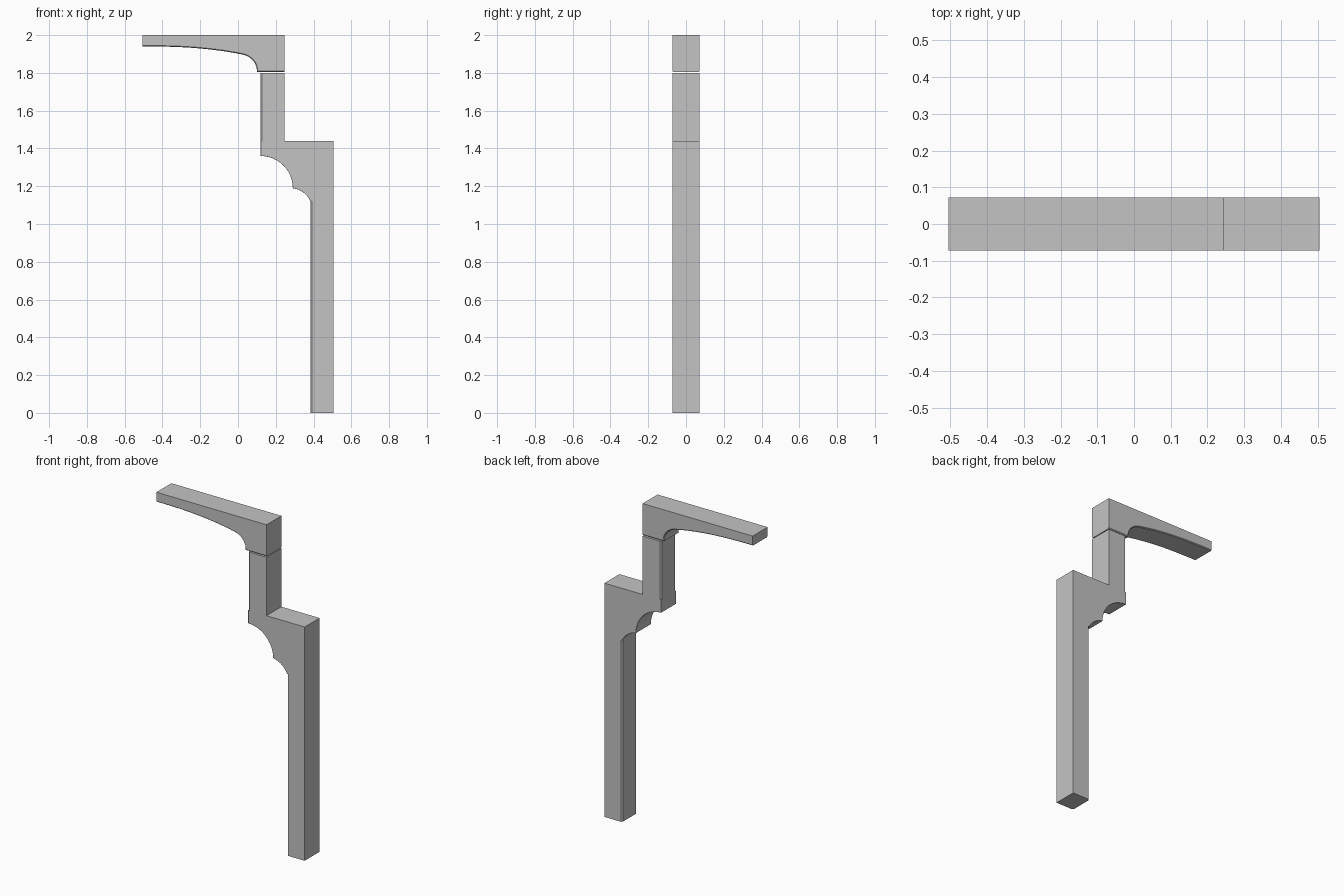
import bpy, bmesh
from math import sin, cos, radians

cube = bpy.data.objects.get("Cube")
if cube:
    bpy.data.objects.remove(cube, do_unlink=True)

HALF_DEPTH = 0.0725
CHAMFER = 0.008

grey = bpy.data.materials.new("plain grey")
grey.use_nodes = True
COLOUR = (0.55, 0.55, 0.55, 1)
grey.diffuse_color = COLOUR
grey.node_tree.nodes["Principled BSDF"].inputs["Base Color"].default_value = COLOUR


def arc(cx, cz, rx, rz, start, end, steps=12):
    """Points along an elliptical arc, angles in degrees."""
    angles = [radians(start + (end - start) * i / steps) for i in range(steps + 1)]
    return [(cx + rx * cos(a), cz + rz * sin(a)) for a in angles]


def part(name, profile, chamfered):
    """Extrude an x-z profile through the depth and chamfer the chosen sides."""
    bm = bmesh.new()
    front = bm.faces.new([bm.verts.new((x, -HALF_DEPTH, z)) for x, z in profile])
    new = bmesh.ops.extrude_face_region(bm, geom=[front], use_keep_orig=True)["geom"]
    bmesh.ops.translate(bm, vec=(0, 2 * HALF_DEPTH, 0),
                        verts=[v for v in new if isinstance(v, bmesh.types.BMVert)])
    bmesh.ops.recalc_face_normals(bm, faces=bm.faces)
    sides = [f for f in bm.faces if abs(f.normal.y) < 0.5]
    edges = {e for f in sides if chamfered(f.normal, f.calc_center_median())
             for e in f.edges if abs(e.verts[0].co.y - e.verts[1].co.y) < 0.001}
    bmesh.ops.bevel(bm, geom=list(edges), offset=CHAMFER, offset_type='OFFSET',
                    segments=1, affect='EDGES', clamp_overlap=True)
    mesh = bpy.data.meshes.new(name)
    bm.to_mesh(mesh)
    bm.free()
    mesh.materials.append(grey)
    obj = bpy.data.objects.new(name, mesh)
    bpy.context.collection.objects.link(obj)
    bpy.ops.object.select_all(action='DESELECT')
    obj.select_set(True)
    bpy.context.view_layer.objects.active = obj
    bpy.ops.object.shade_smooth_by_angle(angle=radians(25))
    return obj


def box(x0, x1, z0, z1):
    return [(x0, z0), (x1, z0), (x1, z1), (x0, z1)]


def inner_side(n, c):
    return n.x < -0.5


# Square posts, chamfered on their inner side
part("lower_post", box(0.385, 0.505, 0, 1.12), inner_side)
part("upper_post", box(0.12, 0.245, 1.44, 1.8), inner_side)

# Stepped bracket with two scooped curves underneath
bracket = [(0.505, 1.12), (0.505, 1.44), (0.12, 1.44)]
bracket += arc(0.12, 1.19, 0.17, 0.17, 90, 0)
bracket += arc(0.275, 1.07, 0.12, 0.12, 80, 25, 8)
bracket += [(0.385, 1.12)]
part("bracket", bracket,
     lambda n, c: (n.x < -0.01 or n.z < -0.01) and c.z > 1.121)

# Top arm: long tapering underside, then a rounded shoulder
arm = [(0.245, 1.805), (0.245, 2.0), (-0.505, 2.0)]
arm += [(-0.505 + 0.505 * i / 14, 1.94 - 0.038 * (i / 14) ** 2.5) for i in range(15)]
arm += arc(0.0, 1.81, 0.1, 0.09, 88, 0)
arm += [(0.1, 1.805)]
part("top_arm", arm,
     lambda n, c: (n.x < -0.01 or n.z < -0.01) and c.x > -0.5)
